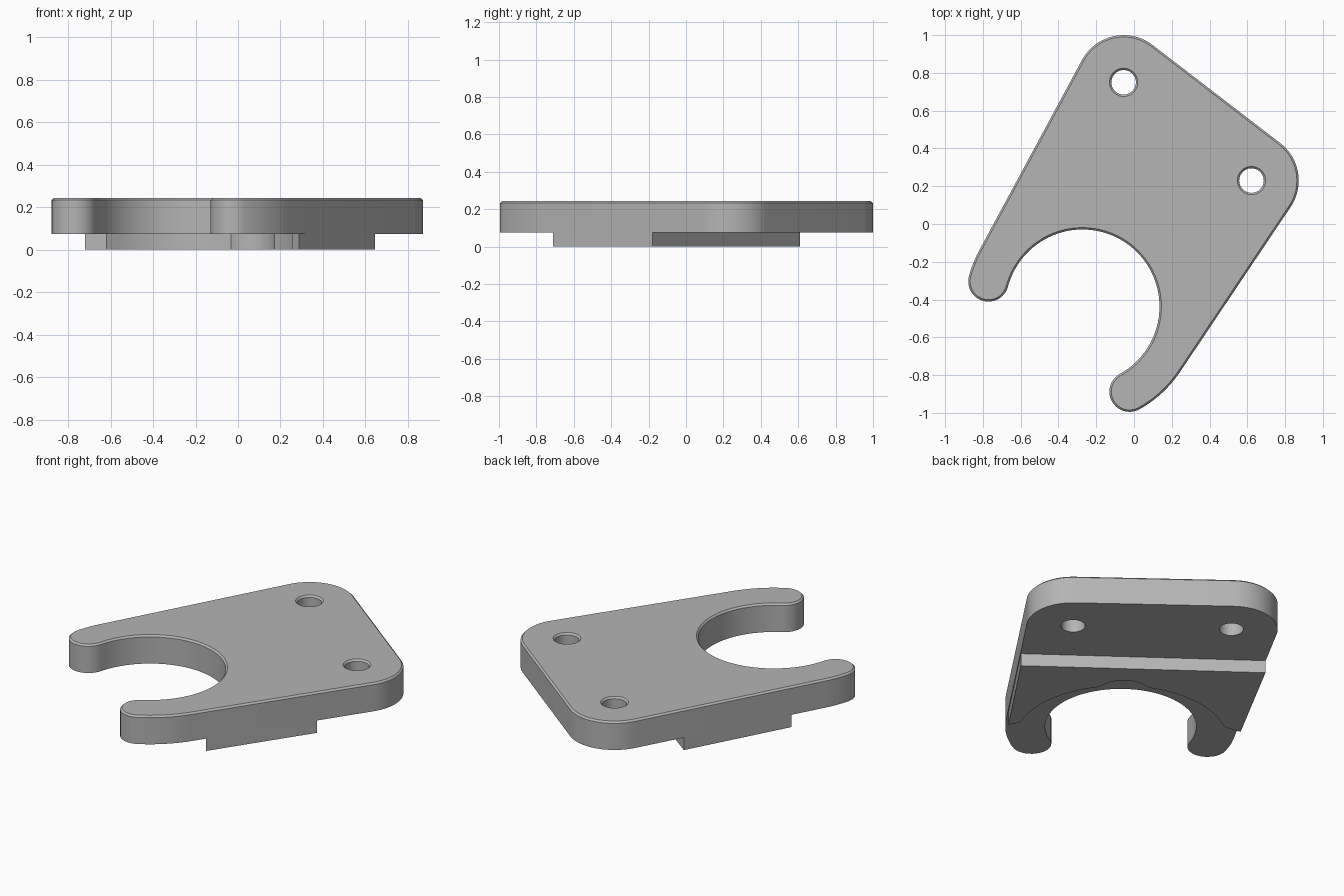
import bpy, bmesh
from math import acos, atan2, cos, degrees, dist, radians, sin

if "Cube" in bpy.data.objects:
    bpy.data.objects.remove(bpy.data.objects["Cube"])

grey = bpy.data.materials.new("plain grey")
grey.use_nodes = True
grey.diffuse_color = (0.46, 0.46, 0.46, 1)
grey.node_tree.nodes["Principled BSDF"].inputs["Base Color"].default_value = (0.46, 0.46, 0.46, 1)

# Main layout: jaw centre and the two bolt holes
JAW, INNER, OUTER = (-0.273, -0.437), 0.408, 0.622
HOLES = [(0.622, 0.23), (-0.055, 0.75)]
CORNER, HOLE_R = 0.25, 0.065
TIP_A, TIP_B = -61, 165
BASE, TOP, CHAMFER = 0.075, 0.243, 0.01


def polar(centre, radius, angle):
    a = radians(angle)
    return centre[0] + radius * cos(a), centre[1] + radius * sin(a)


def arc(centre, radius, start, end, steps):
    return [polar(centre, radius, start + (end - start) * i / steps) for i in range(steps + 1)]


def tangent(c1, r1, c2, r2):
    """Normal angle of the outer tangent line running from circle 1 to circle 2."""
    heading = atan2(c2[1] - c1[1], c2[0] - c1[0])
    return degrees(heading - acos((r1 - r2) / dist(c1, c2)))


def plate_outline(d):
    """Open-jawed plate outline, inset by d."""
    right, left = HOLES
    t1 = tangent(JAW, OUTER, right, CORNER)
    t2 = tangent(right, CORNER, left, CORNER)
    t3 = tangent(left, CORNER, JAW, OUTER) % 360
    mid, tip = (INNER + OUTER) / 2, (OUTER - INNER) / 2
    pts = arc(polar(JAW, mid, TIP_A), tip - d, TIP_A - 180, TIP_A, 20)
    pts += arc(JAW, OUTER - d, TIP_A, t1, 10)[1:]
    pts += arc(right, CORNER - d, t1, t2, 20)
    pts += arc(left, CORNER - d, t2, t3, 20)
    pts += arc(JAW, OUTER - d, t3, TIP_B, 6)
    pts += arc(polar(JAW, mid, TIP_B), tip - d, TIP_B, TIP_B + 180, 20)[1:]
    pts += arc(JAW, INNER + d, TIP_B, TIP_A, 64)[1:-1]
    return pts


def hole_outline(centre):
    return lambda d: arc(centre, HOLE_R + d, 0, 360, 40)[:-1]


def make_solid(name, outlines, levels):
    """Loft each outline through (height, inset) levels and cap both ends."""
    bm = bmesh.new()
    caps = [[], []]
    for outline in outlines:
        rings = [[bm.verts.new((x, y, z)) for x, y in outline(d)] for z, d in levels]
        n = len(rings[0])
        for low, high in zip(rings, rings[1:]):
            for i in range(n):
                j = (i + 1) % n
                bm.faces.new((low[i], low[j], high[j], high[i]))
        for cap, ring in zip(caps, (rings[0], rings[-1])):
            cap += [bm.edges.get((ring[i], ring[(i + 1) % n])) for i in range(n)]
    for cap in caps:
        bmesh.ops.triangle_fill(bm, edges=cap, use_beauty=True, use_dissolve=False)
    bmesh.ops.recalc_face_normals(bm, faces=bm.faces[:])
    mesh = bpy.data.meshes.new(name)
    bm.to_mesh(mesh)
    bm.free()
    mesh.materials.append(grey)
    obj = bpy.data.objects.new(name, mesh)
    bpy.context.collection.objects.link(obj)
    bpy.ops.object.select_all(action="DESELECT")
    obj.select_set(True)
    bpy.context.view_layer.objects.active = obj
    bpy.ops.object.shade_smooth_by_angle()
    return obj


def step_outline(d):
    """Raised pad under the plate: straight back edge, arched front with a small notch."""
    radius, axis, notch_r, offset = 0.57, 52, 0.15, 0.48
    half = degrees(acos((radius**2 + offset**2 - notch_r**2) / (2 * radius * offset)))
    sweep = 60
    pts = [(0.645, -0.179), (-0.413, 0.61), (-0.72, 0.036), (-0.62, 0.02)]
    pts += arc(JAW, radius, 121, axis + half, 20)
    pts += arc(polar(JAW, offset, axis), notch_r, axis + sweep, axis - sweep, 16)[1:-1]
    pts += arc(JAW, radius, axis - half, -22, 20)
    return pts + [(0.288, -0.71)]


make_solid("jaw_plate", [plate_outline] + [hole_outline(c) for c in HOLES],
           [(BASE, 0), (TOP - CHAMFER, 0), (TOP, CHAMFER)])
make_solid("underside_pad", [step_outline], [(0, 0), (BASE, 0)])
